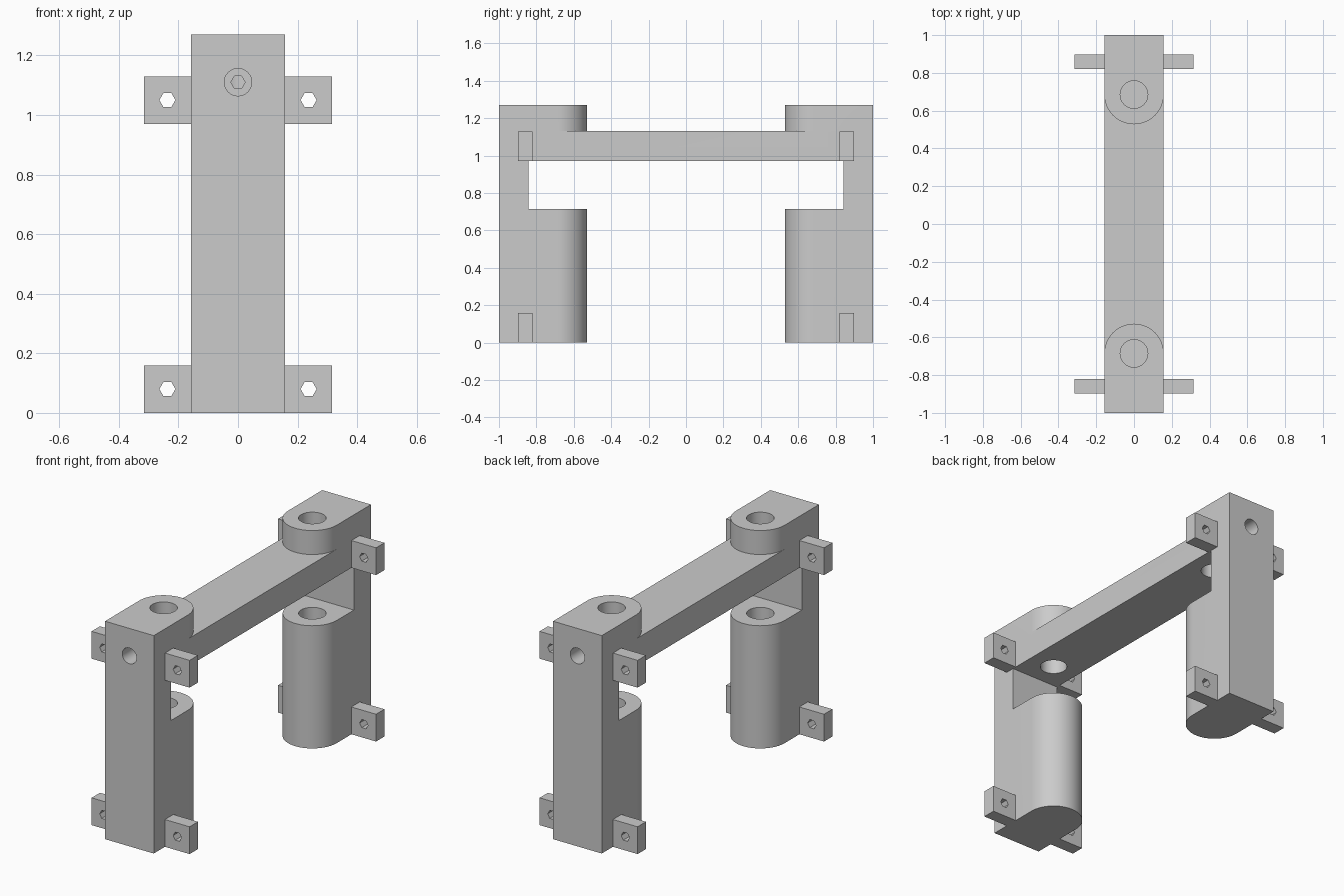
import bpy, bmesh, math

if "Cube" in bpy.data.objects:
    bpy.data.objects.remove(bpy.data.objects["Cube"])

W = 0.157          # half width of posts and beam
PIN_Y = 0.685      # centre of the rounded post nose and of the pin holes
TOP = 1.27

grey = bpy.data.materials.new("plain grey")
grey.diffuse_color = (0.6, 0.6, 0.6, 1)
grey.use_nodes = True
grey.node_tree.nodes["Principled BSDF"].inputs["Base Color"].default_value = grey.diffuse_color


def prism(name, pts, base, vec):
    """Extrude a closed outline; base maps a 2D point to 3D."""
    bm = bmesh.new()
    f = bm.faces.new([bm.verts.new(base(*p)) for p in pts])
    r = bmesh.ops.extrude_face_region(bm, geom=[f])
    bmesh.ops.translate(bm, vec=vec, verts=[g for g in r["geom"] if isinstance(g, bmesh.types.BMVert)])
    bmesh.ops.recalc_face_normals(bm, faces=bm.faces)
    me = bpy.data.meshes.new(name)
    bm.to_mesh(me)
    bm.free()
    me.materials.append(grey)
    ob = bpy.data.objects.new(name, me)
    bpy.context.collection.objects.link(ob)
    return ob


def box(name, x0, x1, y0, y1, z0, z1):
    return prism(name, [(x0, y0), (x1, y0), (x1, y1), (x0, y1)],
                 lambda x, y: (x, y, z0), (0, 0, z1 - z0))


def ring(r, n, cx=0, cy=0):
    return [(cx + r * math.cos(2 * math.pi * i / n), cy + r * math.sin(2 * math.pi * i / n)) for i in range(n)]


def bore_y(name, r, n, x, z, y0, y1):
    return prism(name, ring(r, n, x, z), lambda a, b: (a, y0, b), (0, y1 - y0, 0))


def combine(ob, other, op):
    """Apply a boolean and remove the helper."""
    m = ob.modifiers.new(op, "BOOLEAN")
    m.operation, m.solver, m.object = op, "EXACT", other
    bpy.context.view_layer.objects.active = ob
    bpy.ops.object.modifier_apply(modifier=m.name)
    bpy.data.objects.remove(other, do_unlink=True)


# Beam joining both posts
frame = box("support_frame", -W, W, -PIN_Y, PIN_Y, 0.97, 1.13)

for s in (-1, 1):
    # Post: square outside, rounded towards the middle, notched under the beam
    nose = [(W * math.cos(math.pi * i / 32), s * (PIN_Y - W * math.sin(math.pi * i / 32))) for i in range(33)]
    post = prism("post", [(W, s)] + nose + [(-W, s)], lambda x, y: (x, y, 0), (0, 0, TOP))
    combine(post, box("notch", -0.3, 0.3, *sorted((s * 0.843, s * 0.4)), 0.715, 0.97), "DIFFERENCE")
    combine(frame, post, "UNION")

for s in (-1, 1):
    # Mounting tabs, low and high, on both sides of the post
    for z in (0, 0.97):
        for side in (-1, 1):
            tab = box("tab", *sorted((side * 0.13, side * 0.316)), *sorted((s * 0.82, s * 0.897)), z, z + 0.159)
            combine(frame, tab, "UNION")
            combine(frame, bore_y("tab_hole", 0.027, 6, side * 0.237, z + 0.08, s * 0.75, s * 0.95), "DIFFERENCE")
    # Upright pin hole, closed at the bottom
    pin = prism("pin_hole", ring(0.073, 48, 0, s * PIN_Y), lambda x, y: (x, y, 0.16), (0, 0, 1.3))
    combine(frame, pin, "DIFFERENCE")
    # Screw hole with a wide mouth and a narrow hexagonal end
    combine(frame, bore_y("screw_mouth", 0.046, 32, 0, 1.11, s * 1.1, s * 0.87), "DIFFERENCE")
    combine(frame, bore_y("screw_hole", 0.024, 6, 0, 1.11, s * 0.9, s * PIN_Y), "DIFFERENCE")

frame.select_set(True)
bpy.context.view_layer.objects.active = frame
bpy.ops.object.shade_smooth_by_angle(angle=math.radians(30))
